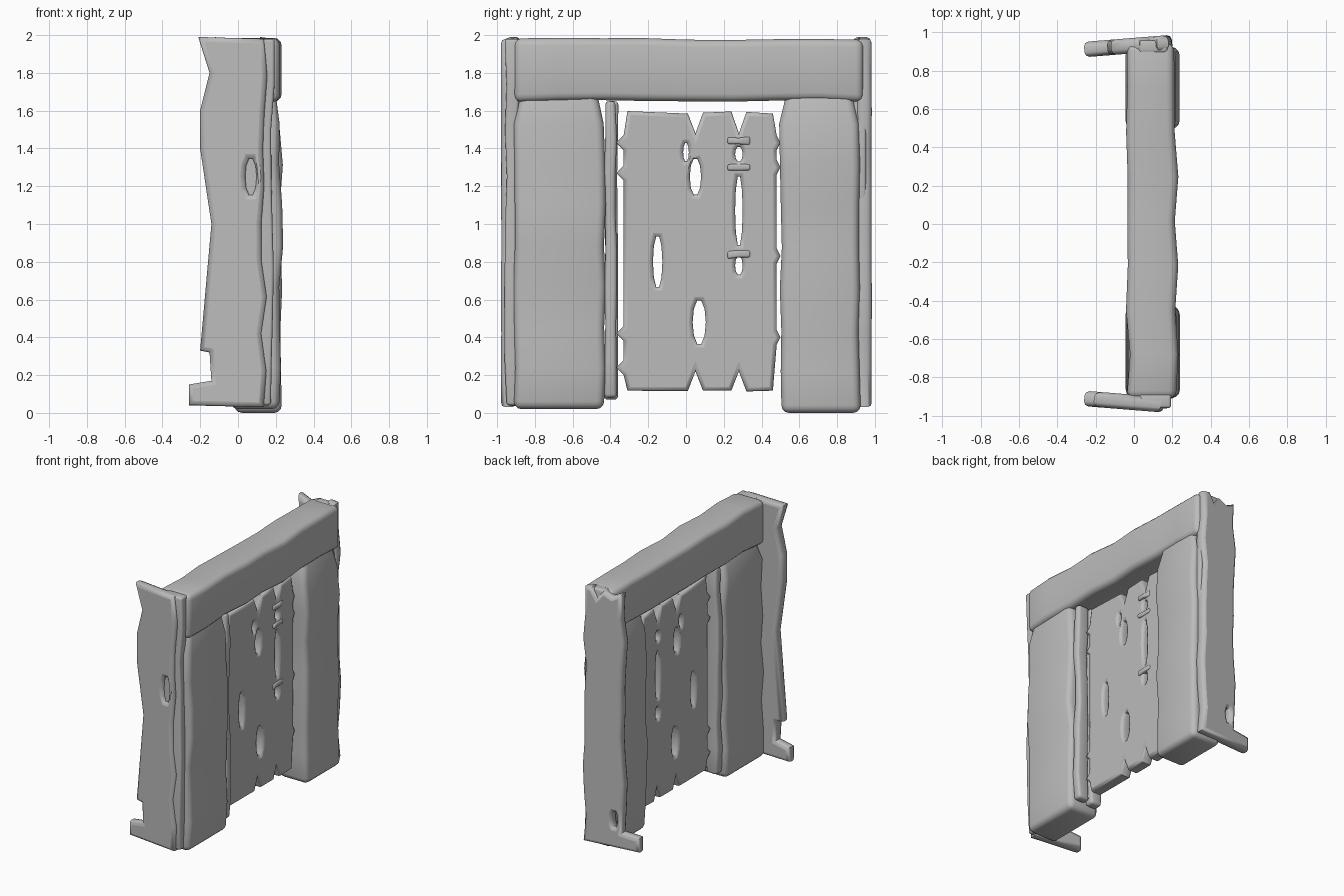
import bpy, bmesh, random
from math import cos, sin, tau
from mathutils import Matrix

if "Cube" in bpy.data.objects:
    bpy.data.objects.remove(bpy.data.objects["Cube"])
random.seed(4)

# One weathered grey for the whole gate
shade = 0.5
grey = bpy.data.materials.new("weathered_grey")
grey.use_nodes = True
grey.diffuse_color = (shade, shade, shade, 1)
grey.node_tree.nodes["Principled BSDF"].inputs["Base Color"].default_value = grey.diffuse_color


def finish(name, mesh, angle):
    obj = bpy.data.objects.new(name, mesh)
    bpy.context.collection.objects.link(obj)
    mesh.materials.clear()
    mesh.materials.append(grey)
    bpy.ops.object.select_all(action='DESELECT')
    bpy.context.view_layer.objects.active = obj
    obj.select_set(True)
    bpy.ops.object.shade_smooth_by_angle(angle=angle)


def beam(name, length, depth, side, wobble, bevel, along='Z', steps=8, tuck=0):
    """Rounded, hand-hewn beam with wandering faces; tuck narrows its far end."""
    bm = bmesh.new()
    loops = []
    for step in range(steps + 1):
        place = length[0] + (length[1] - length[0]) * step / steps
        inset = tuck if step == steps else 0
        front, rear = (d + random.uniform(-wobble, wobble) for d in depth)
        low, high = (s + random.uniform(-wobble, wobble) / 2 for s in side)
        front, rear, low, high = front + inset, rear - inset, low + inset, high - inset
        loop = []
        for x, s in ((front, low), (rear, low), (rear, high), (front, high)):
            loop.append(bm.verts.new((x, s, place) if along == 'Z' else (x, place, s)))
        loops.append(loop)
    for lower, upper in zip(loops, loops[1:]):
        for i in range(4):
            j = (i + 1) % 4
            bm.faces.new((lower[i], lower[j], upper[j], upper[i]))
    bm.faces.new(loops[0])
    bm.faces.new(loops[-1])
    bmesh.ops.recalc_face_normals(bm, faces=bm.faces)
    sharp = [edge for edge in bm.edges if edge.calc_face_angle(0) > 0.8]
    bmesh.ops.bevel(bm, geom=sharp, offset=bevel, segments=3, profile=0.5, affect='EDGES')
    mesh = bpy.data.meshes.new(name)
    bm.to_mesh(mesh)
    bm.free()
    finish(name, mesh, angle=1)


def split(across, height, width, length, points=10):
    """Rounded split through the wood."""
    turns = [tau * i / points for i in range(points)]
    return [(across + cos(a) * width / 2, height + sin(a) * length / 2) for a in turns]


def ragged(start, end, steps, amount):
    """Uneven edge running from start towards end."""
    edge = []
    for step in range(steps):
        t = step / steps
        across = start[0] + (end[0] - start[0]) * t + random.uniform(-amount, amount)
        edge.append((across, start[1] + (end[1] - start[1]) * t))
    return edge


def board(name, outline, splits, depth, bevel, matrix):
    """Flat board cut from an outline with splits through it."""
    curve = bpy.data.curves.new(name, 'CURVE')
    curve.dimensions = '2D'
    curve.fill_mode = 'BOTH'
    curve.extrude = depth / 2 - bevel
    curve.bevel_depth = bevel
    curve.bevel_resolution = 1
    curve.offset = -bevel
    for points in [outline] + splits:
        spline = curve.splines.new('POLY')
        spline.points.add(len(points) - 1)
        for point, (across, height) in zip(spline.points, points):
            point.co = (across, height, 0, 1)
        spline.use_cyclic_u = True
    pattern = bpy.data.objects.new(name + "_outline", curve)
    bpy.context.collection.objects.link(pattern)
    depsgraph = bpy.context.evaluated_depsgraph_get()
    mesh = bpy.data.meshes.new_from_object(pattern.evaluated_get(depsgraph))
    bpy.data.objects.remove(pattern)
    mesh.transform(matrix)
    finish(name, mesh, angle=0.8)


# Posts, tucked at the top into the lintel
thickness = (-0.03, 0.23)
beam("right_post", (0.02, 1.75), thickness, (-0.91, -0.43), wobble=0.015, bevel=0.04, tuck=0.05)
beam("left_post", (0, 1.75), thickness, (0.5, 0.92), wobble=0.015, bevel=0.04, tuck=0.05)
beam("lintel", (-0.91, 0.94), (-0.03, 0.22), (1.65, 1.98), wobble=0.012, bevel=0.04, along='Y')

# Paired jamb strips beside the door
beam("rear_door_jamb", (0.07, 1.65), (-0.01, 0.09), (-0.43, -0.36), wobble=0.01, bevel=0.02)
beam("front_door_jamb", (0.08, 1.65), (0.1, 0.2), (-0.43, -0.37), wobble=0.01, bevel=0.02)

# Plank door: notches between planks, prongs along both sides
planks = ((-0.33, 0.03), (0.07, 0.26), (0.3, 0.48))
bottom, top, notch, inset = 0.1, 1.6, 0.12, 0.02
lower_edge, upper_edge = [], []
for index, (left, right) in enumerate(planks):
    if index:
        middle = (left + planks[index - 1][1]) / 2
        lower_edge.append((middle, bottom + notch))
        upper_edge.append((middle, top - notch))
    for across in (left + inset, right - inset):
        lower_edge.append((across, bottom + random.uniform(0, inset)))
        upper_edge.append((across, top - random.uniform(0, inset)))


def pronged(edge, reach, heights):
    points = []
    for height in heights:
        points += [(edge, height - inset * 2), (edge + reach, height), (edge, height + inset * 2)]
    return points


left_side = pronged(planks[0][0], -inset * 2, (0.24, 0.42, 1.27, 1.43))
right_side = pronged(planks[-1][1], inset, (0.4, 0.83, 1.3, 1.43))
door_outline = lower_edge + right_side + upper_edge[::-1] + left_side[::-1]
door_splits = [split(-0.15, 0.8, width=0.05, length=0.28),
               split(0.05, 1.25, width=0.06, length=0.2),
               split(0, 1.38, width=0.03, length=0.1),
               split(0.07, 0.48, width=0.07, length=0.24)]
for height, length in ((0.78, 0.1), (1.07, 0.38), (1.37, 0.08)):
    door_splits.append(split(0.28, height, width=0.04, length=length))
facing_side = Matrix(((0, 0, 1, 0), (1, 0, 0, 0), (0, 1, 0, 0), (0, 0, 0, 1)))
board("plank_door", door_outline, door_splits, depth=0.1, bevel=0.02,
      matrix=Matrix.Translation((0.09, 0, 0)) @ facing_side)

# Short splinters bridging the last two planks
for height in (0.84, 1.3, 1.44):
    beam("door_splinter", (0.22, 0.34), (0.1, 0.15), (height - inset, height + inset),
         wobble=0.01, bevel=0.01, along='Y', steps=2)


# End boards, slightly turned, each with a foot reaching back
def end_board(name, y, turn, outer, inner, crown, hole):
    foot = [(-0.26, 0.15), (-0.26, 0.04)]
    top = [(inner, 1.98)] + crown
    outline = foot + ragged((inner, 0.03), (inner, 1.98), steps=10, amount=0.02) + top + outer
    upright = Matrix.Rotation(turn, 4, 'Z') @ Matrix.Rotation(tau / 4, 4, 'X')
    board(name, outline, [hole], depth=0.08, bevel=0.025,
          matrix=Matrix.Translation((0, y, 0)) @ upright)


front_outer = [(-0.15, 1.8), (-0.2, 1.6), (-0.2, 1.4), (-0.14, 1),
               (-0.2, 0.33), (-0.15, 0.32), (-0.14, 0.17)]
end_board("front_end_board", -0.93, -0.08, front_outer, inner=0.14, crown=[(-0.21, 1.99)],
          hole=split(0.07, 1.25, width=0.06, length=0.2))
back_outer = ragged((-0.12, 1.8), (-0.12, 0.17), steps=9, amount=0.02) + [(-0.12, 0.16)]
end_board("back_end_board", 0.93, 0.08, back_outer, inner=0.18,
          crown=[(0.12, 1.99), (0.08, 1.92), (0.03, 1.98), (-0.04, 1.95), (-0.12, 1.99)],
          hole=split(-0.06, 0.25, width=0.04, length=0.12))

# Bark strips between the end boards and the posts
for name, y in (("front_bark_strip", -0.92), ("back_bark_strip", 0.92)):
    beam(name, (0.04, 1.98), (0.02, 0.18), (y - 0.035, y + 0.035), wobble=0.015, bevel=0.015)
